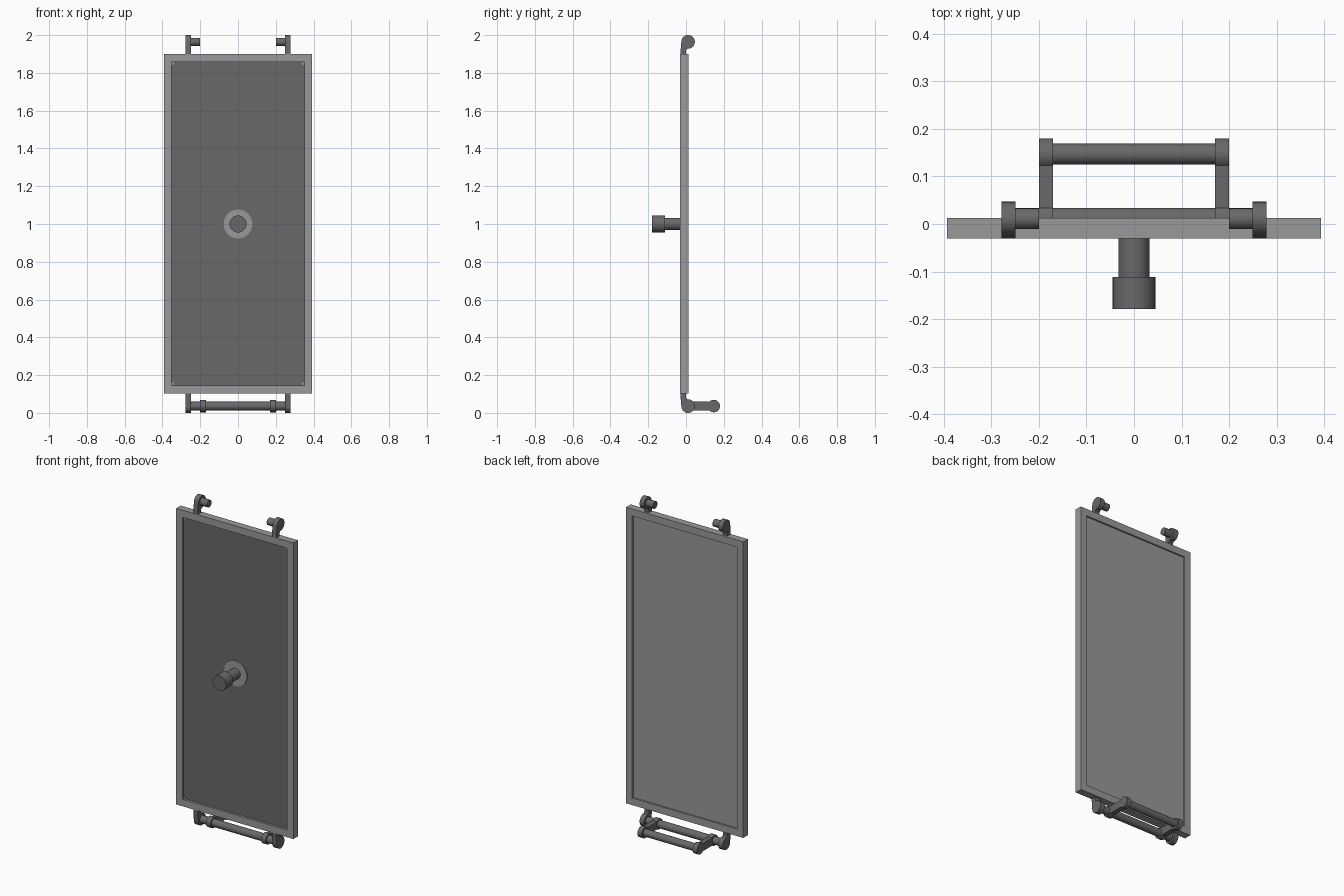
import bpy, bmesh, math
from mathutils import Vector, Matrix

if "Cube" in bpy.data.objects:
    bpy.data.objects.remove(bpy.data.objects["Cube"])


def mat(name, v):
    m = bpy.data.materials.new(name)
    m.diffuse_color = (v, v, v, 1)
    m.use_nodes = True
    m.node_tree.nodes["Principled BSDF"].inputs["Base Color"].default_value = m.diffuse_color
    return m


LIGHT = mat("light grey", 0.32)
DARK = mat("dark grey", 0.14)


def finish(bm, name, material):
    bmesh.ops.recalc_face_normals(bm, faces=bm.faces)
    me = bpy.data.meshes.new(name)
    bm.to_mesh(me)
    bm.free()
    ob = bpy.data.objects.new(name, me)
    bpy.context.collection.objects.link(ob)
    me.materials.append(material)
    bpy.ops.object.select_all(action='DESELECT')
    bpy.context.view_layer.objects.active = ob
    ob.select_set(True)
    bpy.ops.object.shade_smooth_by_angle(angle=math.radians(35))
    return ob


def cyl(name, a, b, r, material, n=32):
    a, b = Vector(a), Vector(b)
    d = b - a
    bm = bmesh.new()
    rot = d.to_track_quat('Z', 'Y').to_matrix().to_4x4()
    bmesh.ops.create_cone(bm, cap_ends=True, segments=n, radius1=r, radius2=r, depth=d.length,
                          matrix=Matrix.Translation((a + b) / 2) @ rot)
    return finish(bm, name, material)


def prism(name, pts, x0, x1, material):
    # extrude a (y, z) outline along x
    bm = bmesh.new()
    f = bm.faces.new([bm.verts.new((x0, y, z)) for y, z in pts])
    ext = bmesh.ops.extrude_face_region(bm, geom=[f])["geom"]
    bmesh.ops.translate(bm, vec=(x1 - x0, 0, 0), verts=[v for v in ext if isinstance(v, bmesh.types.BMVert)])
    return finish(bm, name, material)


def box(name, x0, x1, y0, y1, z0, z1, material):
    return prism(name, [(y0, z0), (y1, z0), (y1, z1), (y0, z1)], x0, x1, material)


# rectangular frame with an open middle
W, IW, Z0, Z1, IZ0, IZ1, YF, YB = 0.393, 0.352, 0.103, 1.9, 0.146, 1.857, -0.031, 0.013
bm = bmesh.new()
rings = []
for y in (YF, YB):
    for w, lo, hi in ((W, Z0, Z1), (IW, IZ0, IZ1)):
        rings.append([bm.verts.new(p) for p in ((-w, y, lo), (w, y, lo), (w, y, hi), (-w, y, hi))])
fo, fi, bo, bi = rings
for a, b in ((fo, fi), (fi, bi), (bi, bo), (bo, fo)):
    for i in range(4):
        j = (i + 1) % 4
        bm.faces.new((a[i], a[j], b[j], b[i]))
finish(bm, "frame", LIGHT)

# recessed panel: light at the back, dark sheet at the front
box("back_panel", -IW, IW, -0.012, 0.003, IZ0, IZ1, LIGHT)
box("front_panel", -IW, IW, -0.018, -0.012, IZ0, IZ1, DARK)

# small corner rivets on the front panel
for x in (-0.345, 0.345):
    for z in (0.154, 1.849):
        cyl("corner_rivet", (x, -0.021, z), (x, -0.015, z), 0.007, LIGHT, 12)

# knob with round base plate
cyl("knob_plate", (0, -0.024, 1), (0, -0.015, 1), 0.076, LIGHT, 48)
cyl("knob_stem", (0, -0.112, 1), (0, -0.018, 1), 0.033, DARK)
cyl("knob_head", (0, -0.179, 1), (0, -0.111, 1), 0.045, DARK)

# hinge arms at top and bottom, both sides
HY, HZ = 0.011, 0.036
arm = [(-0.031, 1.89), (0.0, 1.89), (0.001, 1.92), (0.014, 1.936), (HY, 1.964), (-0.025, 1.964)]
for s in (-1, 1):
    xo, xi = s * 0.279, s * 0.249
    for top in (True, False):
        z = 2 - HZ if top else HZ
        tag = "top" if top else "bottom"
        prism(tag + "_hinge_arm", [(y, q if top else 2 - q) for y, q in arm], xo, xi, DARK)
        cyl(tag + "_hinge_eye", (xo, HY, z), (xi, HY, z), HZ, DARK)
    cyl("top_pin", (xi - s * -0.005, HY, 2 - HZ), (s * 0.2, HY, 2 - HZ), 0.022, DARK)

    # link plates joining the two bottom bars
    a, b = s * 0.2, s * 0.17
    cyl("link_front_eye", (a, HY, HZ), (b, HY, HZ), 0.032, DARK)
    cyl("link_rear_eye", (a, 0.147, HZ), (b, 0.147, HZ), 0.033, DARK)
    box("link_plate", a, b, HY, 0.147, HZ - 0.023, HZ + 0.023, DARK)

# bottom bars
cyl("bottom_hinge_bar", (-0.255, HY, HZ), (0.255, HY, HZ), 0.023, DARK)
cyl("rear_bar", (-0.175, 0.147, HZ), (0.175, 0.147, HZ), 0.022, DARK)
